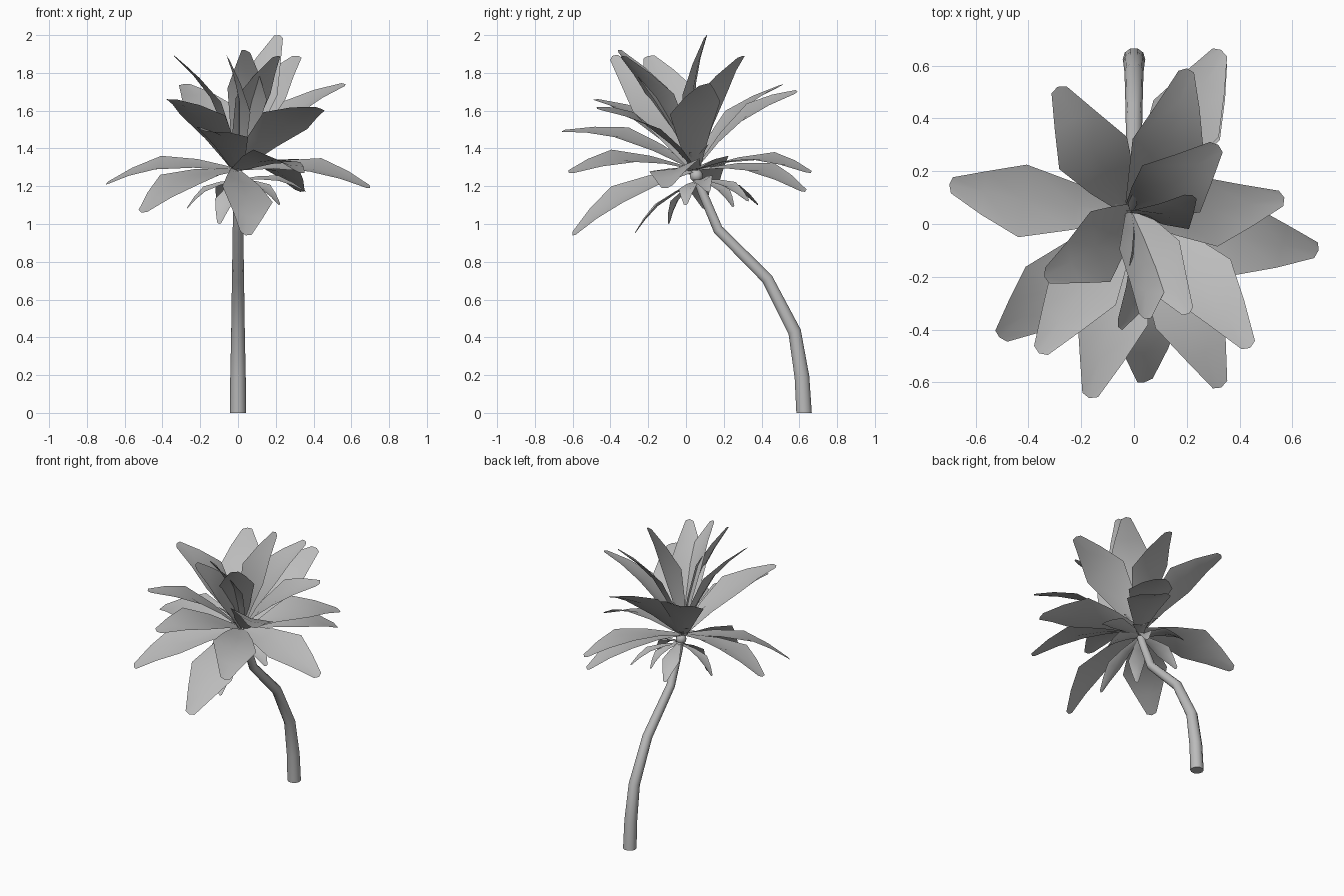
import bpy, bmesh, math
from mathutils import Vector

if "Cube" in bpy.data.objects:
    bpy.data.objects.remove(bpy.data.objects["Cube"])

grey = bpy.data.materials.new("soft_grey")
grey.diffuse_color = (0.5, 0.5, 0.5, 1)
grey.use_nodes = True
grey.node_tree.nodes["Principled BSDF"].inputs["Base Color"].default_value = grey.diffuse_color


def finish(bm, name):
    me = bpy.data.meshes.new(name)
    bm.to_mesh(me)
    bm.free()
    me.materials.append(grey)
    for p in me.polygons:
        p.use_smooth = True
    ob = bpy.data.objects.new(name, me)
    bpy.context.collection.objects.link(ob)
    return ob


AXIS = Vector((0, -0.25, 0.96)).normalized()   # flower leans forward
# rows of a leaf blade: position along, relative half width, relative arch
ROWS = [(0, 0.2, 0), (0.3, 0.64, 0.72), (0.58, 1, 1), (0.8, 0.6, 0.62), (0.985, 0.22, 0.03)]


def blade(name, base, tip, half, arch, cup, up=None):
    """Arched single-sheet leaf from base to tip with a shallow centre fold."""
    base, tip = Vector(base), Vector(tip)
    d = (tip - base).normalized()
    ref = Vector(up) if up else AXIS
    n = (ref - d * ref.dot(d)).normalized()
    w = d.cross(n)
    bm = bmesh.new()
    rows = []
    for t, k, a in ROWS:
        c = base.lerp(tip, t) + n * arch * a
        side = n * cup * k
        mid = tip if t > 0.95 else c
        rows.append([bm.verts.new(v) for v in (c - w * half * k + side, mid, c + w * half * k + side)])
    for r0, r1 in zip(rows, rows[1:]):
        for i in range(2):
            bm.faces.new((r0[i], r0[i + 1], r1[i + 1], r1[i]))
    return finish(bm, name)


# large petals: tip, then an optional facing direction
BASE = (-0.01, 0.05, 1.285)
petals = [
    ((-0.29, 0.52, 1.74),), ((0.20, 0.59, 1.70), (0.2, -0.6, 0.75)), ((0.33, 0.66, 1.27),),
    ((0.33, 0.63, 1.17),), ((0.32, 0.30, 1.89),), ((0.57, 0.10, 1.74),),
    ((0.70, -0.10, 1.19),), ((0.44, -0.47, 1.61), (0.0, 0.53, 0.85)),
    ((0.33, -0.62, 1.27), (0.2, 0.1, 0.95)),
    ((0.04, -0.60, 0.94), (0.35, -0.4, 0.8)),
    ((-0.17, -0.66, 1.49), (0.25, 0.25, 0.95)), ((-0.36, -0.49, 1.66), (0.25, 0.35, 0.8)),
    ((-0.51, -0.43, 1.06),), ((-0.70, 0.15, 1.21),), ((-0.34, -0.20, 1.89),),
    ((0.21, -0.34, 1.89), (-0.5, 0.6, 0.5)),
    ((-0.06, -0.39, 1.89), (0.9, 0.3, 0.1)),
    ((0.04, -0.36, 1.92), (0.4, 0.8, 0.4)),
    ((0.22, 0.11, 2.0), (-0.25, -0.9, 0.2)),
]
for i, p in enumerate(petals):
    inner = i >= 15
    blade(f"petal_{i + 1}", BASE, p[0], 0.115 if inner else 0.143,
          0.05 if inner else 0.065, 0.022, p[1] if len(p) > 1 else None)

# small drooping sepals under the bloom
sepals = [(0.05, -0.27, 0.95), (-0.10, -0.09, 1.0), (0.22, 0.0, 1.1), (0.10, 0.25, 1.09),
          (-0.10, 0.38, 1.10), (0.36, 0.12, 1.17), (-0.27, 0.1, 1.08), (0.2, 0.33, 1.12)]
for i, tip in enumerate(sepals):
    blade(f"sepal_{i + 1}", (0, 0.07, 1.23), tip, 0.055, 0.035, 0.015)

# stamens in the heart of the flower
for i in range(8):
    a = i * math.tau / 8
    r = 0.1 + 0.04 * (i % 2)
    tip = (r * math.cos(a), r * math.sin(a) + 0.02, 1.38 + 0.04 * (i % 3))
    blade(f"stamen_{i + 1}", BASE, tip, 0.018, 0.01, 0.006)

# curved tapering stem
path = [(0.625, 0, 0.043), (0.614, 0.19, 0.041), (0.575, 0.43, 0.036), (0.43, 0.71, 0.032),
        (0.17, 0.97, 0.028), (0.09, 1.16, 0.025), (0.05, 1.27, 0.024)]
SIDES = 10
bm = bmesh.new()
rings = []
for i, (y, z, r) in enumerate(path):
    a, b = path[max(i - 1, 0)], path[min(i + 1, len(path) - 1)]
    t = Vector((0, b[0] - a[0], b[1] - a[1])).normalized()
    if i == 0:
        t = Vector((0, 0, 1))
    u = Vector((1, 0, 0))
    v = t.cross(u)
    rings.append([bm.verts.new(Vector((0, y, z)) + r * (u * math.cos(k * math.tau / SIDES) + v * math.sin(k * math.tau / SIDES)))
                  for k in range(SIDES)])
for r0, r1 in zip(rings, rings[1:]):
    for k in range(SIDES):
        j = (k + 1) % SIDES
        bm.faces.new((r0[k], r0[j], r1[j], r1[k]))
bm.faces.new(rings[0][::-1])
bm.faces.new(rings[-1])
stem = finish(bm, "stem")
for p in stem.data.polygons:
    if len(p.vertices) > 4:
        p.use_smooth = False

# bulb joining stem and petals
bm = bmesh.new()
bmesh.ops.create_uvsphere(bm, u_segments=10, v_segments=6, radius=0.035)
bulb = finish(bm, "flower_base")
bulb.location = (0, 0.055, 1.255)
